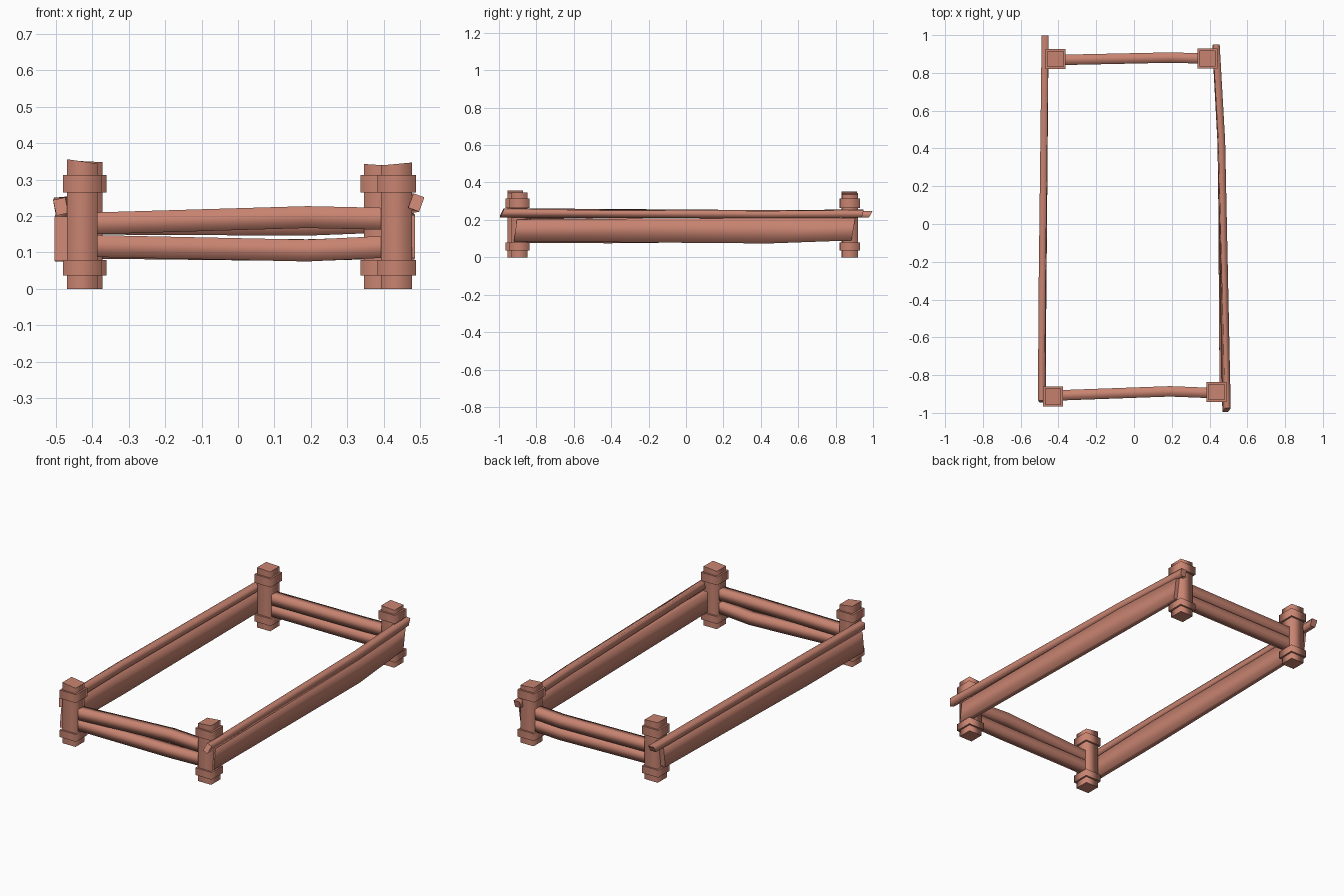
import bpy, bmesh, math
from mathutils import Vector

if "Cube" in bpy.data.objects:
    bpy.data.objects.remove(bpy.data.objects["Cube"])

wood = bpy.data.materials.new("wood")
wood.diffuse_color = (0.58, 0.23, 0.165, 1)
wood.use_nodes = True
wood.node_tree.nodes["Principled BSDF"].inputs["Base Color"].default_value = wood.diffuse_color


def sweep(name, stations, axis):
    """Loft four-sided sections along an axis.
    Each station: (centre, width, height, twist in degrees, lean of the section along the axis)."""
    bm = bmesh.new()
    rings = []
    for c, w, h, twist, lean in stations:
        a = math.radians(twist)
        ring = []
        for sx, sy in ((-1, -1), (1, -1), (1, 1), (-1, 1)):
            u, v = sx * w / 2, sy * h / 2
            u, v = u * math.cos(a) - v * math.sin(a), u * math.sin(a) + v * math.cos(a)
            off = {"x": (lean * sy, u, v), "y": (u, lean * sy, v), "z": (u, v, lean * sx)}[axis]
            ring.append(bm.verts.new(Vector(c) + Vector(off)))
        rings.append(ring)
    for r, s in zip(rings, rings[1:]):
        for i in range(4):
            j = (i + 1) % 4
            bm.faces.new((r[i], r[j], s[j], s[i])).smooth = True
    bm.faces.new(rings[0][::-1])
    bm.faces.new(rings[-1])
    bmesh.ops.recalc_face_normals(bm, faces=bm.faces)
    me = bpy.data.meshes.new(name)
    bm.to_mesh(me)
    bm.free()
    me.materials.append(wood)
    ob = bpy.data.objects.new(name, me)
    bpy.context.collection.objects.link(ob)


# Corner posts with two collars each: x, y, top height, slant of the top
posts = {
    "front_left": (-0.428, -0.913, 0.350, -0.006),
    "front_right": (0.436, -0.890, 0.343, 0.004),
    "back_left": (-0.415, 0.873, 0.350, -0.002),
    "back_right": (0.389, 0.876, 0.340, -0.003),
}
for name, (x, y, top, slant) in posts.items():
    sweep(name + "_post", [((x, y, 0), 0.085, 0.085, 0, 0),
                           ((x, y, top), 0.085, 0.085, 0, slant)], "z")
    for part, z0, z1 in (("lower", 0.037, 0.079), ("upper", 0.264, 0.313)):
        sweep(f"{name}_{part}_collar", [((x, y, z0), 0.106, 0.106, 0, 0),
                                        ((x, y, z1), 0.106, 0.106, 0, 0)], "z")

# Paired, slightly bent end rails: y and z at left, bend, right
ends = {
    "front_upper_rail": ((-0.908, -0.886, -0.895), (0.179, 0.197, 0.192)),
    "front_lower_rail": ((-0.908, -0.886, -0.895), (0.118, 0.105, 0.116)),
    "back_upper_rail": ((0.868, 0.881, 0.875), (0.179, 0.176, 0.185)),
    "back_lower_rail": ((0.868, 0.881, 0.875), (0.113, 0.106, 0.113)),
}
for name, (ys, zs) in ends.items():
    xs = (-0.42, 0.19, 0.42)
    sweep(name, [((x, y, z), 0.055, 0.060, 0, 0) for x, y, z in zip(xs, ys, zs)], "x")

# Wide side boards
sweep("right_board", [((0.470, -0.912, 0.144), 0.034, 0.118, 0, 0.008),
                      ((0.462, 0.44, 0.142), 0.036, 0.136, 0, 0),
                      ((0.437, 0.895, 0.150), 0.034, 0.120, 0, 0.010)], "y")
sweep("left_board", [((-0.487, -0.925, 0.137), 0.034, 0.122, 0, 0.008),
                     ((-0.482, -0.40, 0.142), 0.036, 0.134, 0, 0),
                     ((-0.470, 0.895, 0.148), 0.034, 0.118, 0, 0.008)], "y")

# Thin poles along the top of the boards
sweep("right_pole", [((0.490, -0.985, 0.237), 0.032, 0.042, -20, 0.010),
                     ((0.462, 0.44, 0.230), 0.036, 0.040, -8, 0),
                     ((0.434, 0.945, 0.234), 0.036, 0.040, -5, 0.005)], "y")
sweep("left_pole", [((-0.487, -0.940, 0.226), 0.034, 0.044, 12, 0.006),
                    ((-0.486, -0.40, 0.232), 0.036, 0.040, 5, 0),
                    ((-0.471, 0.988, 0.230), 0.036, 0.036, 0, 0.010)], "y")
